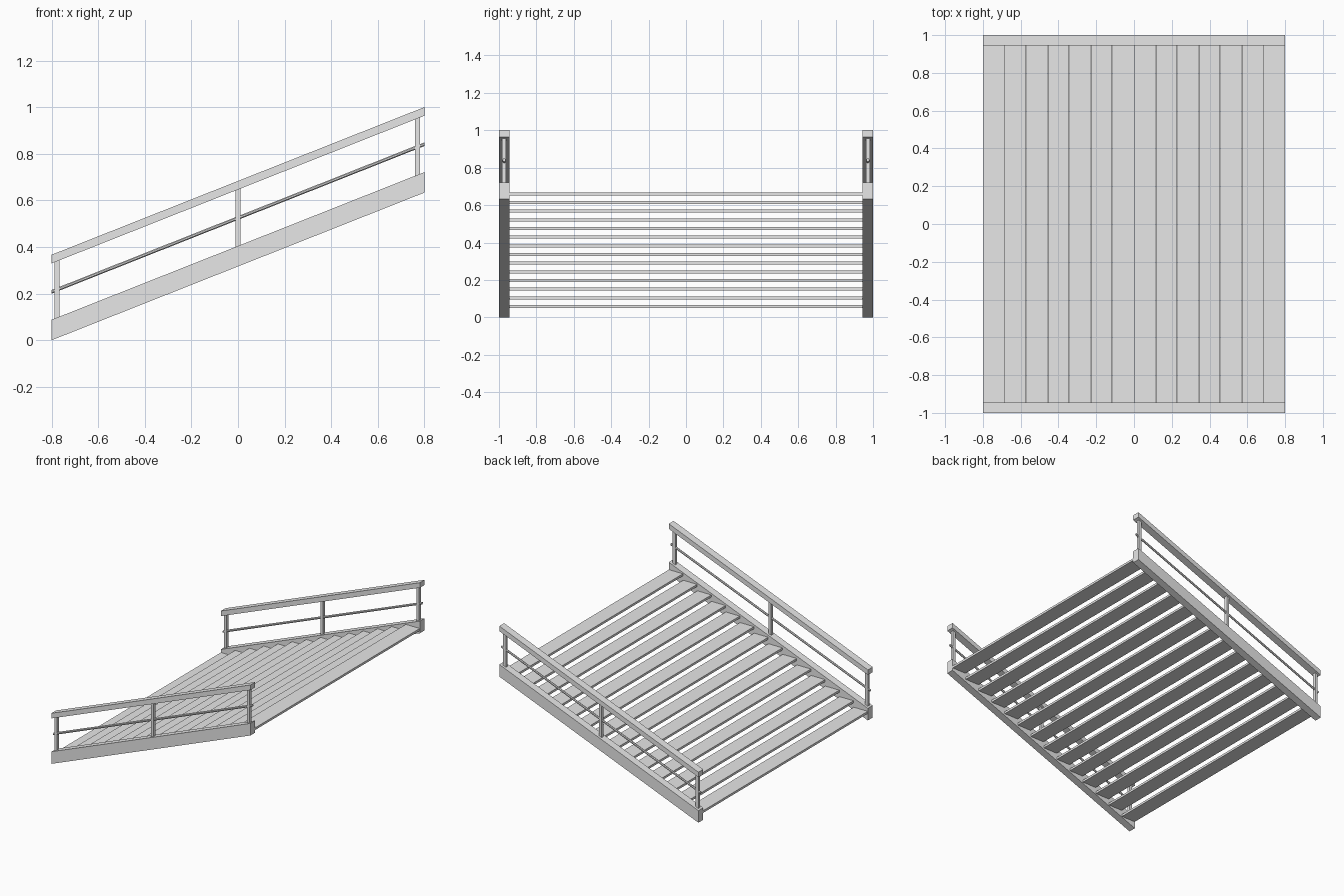
import bpy, bmesh, math

cube = bpy.data.objects.get("Cube")
if cube:
    bpy.data.objects.remove(cube, do_unlink=True)

HALF = 0.8            # half of the run
SLOPE = 0.396         # rise per unit of run
SIDE_Y = 0.9725       # centre line of each side frame
SIDE_W = 0.055        # thickness of stringer and handrail
STEPS = 14

grey = bpy.data.materials.new("plain_grey")
grey.use_nodes = True
grey.diffuse_color = (0.8, 0.8, 0.8, 1)
grey.node_tree.nodes["Principled BSDF"].inputs["Base Color"].default_value = (0.8, 0.8, 0.8, 1)


def line(x):
    """Height of the underside of the stair at x."""
    return SLOPE * (x + HALF)


def finish(name, bm):
    bmesh.ops.recalc_face_normals(bm, faces=bm.faces)
    mesh = bpy.data.meshes.new(name)
    bm.to_mesh(mesh)
    bm.free()
    mesh.materials.append(grey)
    obj = bpy.data.objects.new(name, mesh)
    bpy.context.collection.objects.link(obj)
    return obj


def box(name, x, y, z, sx, sy, sz):
    bm = bmesh.new()
    bmesh.ops.create_cube(bm, size=1)
    for v in bm.verts:
        v.co = (x + v.co.x * sx, y + v.co.y * sy, z + v.co.z * sz)
    return finish(name, bm)


def sloped_bar(name, y, low, high, width, sides=4):
    """Bar along the slope with ends cut plumb."""
    bm = bmesh.new()
    ring = []
    for i in range(sides):
        a = math.tau * (i + 0.5) / sides
        k = 0.5 / math.cos(math.pi / sides)
        ring.append((math.cos(a) * k * width, math.sin(a) * k * (high - low)))
    ends = [[bm.verts.new((x, y + dy, line(x) + (low + high) / 2 + dz)) for dy, dz in ring]
            for x in (-HALF, HALF)]
    for end in ends:
        bm.faces.new(end)
    for i in range(sides):
        j = (i + 1) % sides
        bm.faces.new((ends[0][i], ends[0][j], ends[1][j], ends[1][i]))
    return finish(name, bm)


# Side frames: stringer, handrail, thin middle rail and three posts
for side, s in (("front", -1), ("back", 1)):
    y = s * SIDE_Y
    sloped_bar(side + "_stringer", y, 0, 0.088, SIDE_W)
    sloped_bar(side + "_handrail", y, 0.33, 0.367, SIDE_W)
    sloped_bar(side + "_middle_rail", y, 0.2, 0.216, 0.015, 8)
    for place, x in (("lower", -0.777), ("middle", 0), ("upper", 0.77)):
        box(side + "_" + place + "_post", x, y, line(x) + 0.21, 0.021, 0.021, 0.26)

# Treads
depth = 2 * HALF / STEPS
for i in range(STEPS):
    x = -HALF + depth * (i + 0.5)
    box("tread_%02d" % (i + 1), x, 0, 0.058 + i * 0.0463, depth - 0.002, 2 * SIDE_Y - SIDE_W, 0.016)
